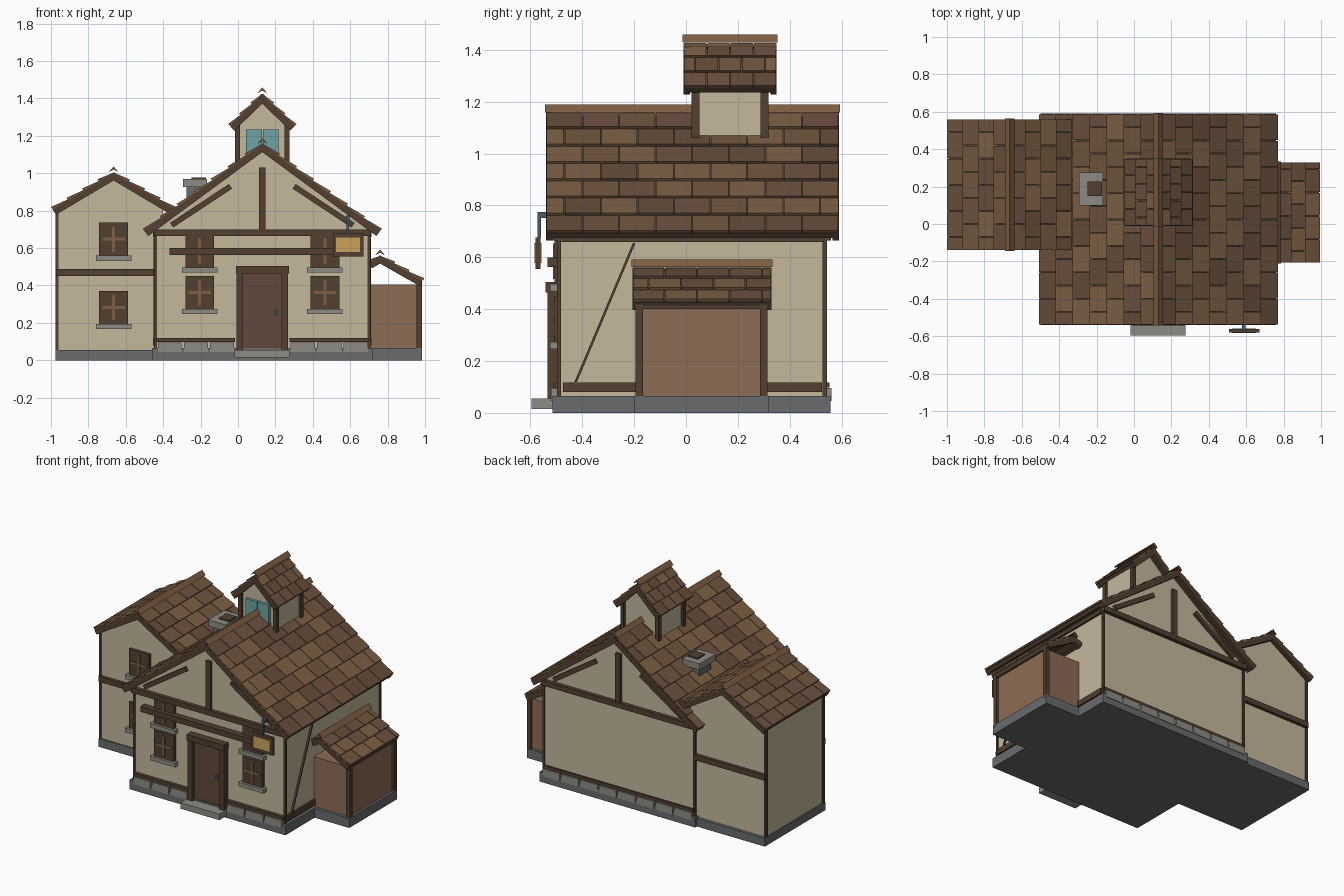
import bpy, bmesh, math, random
from mathutils import Vector

if "Cube" in bpy.data.objects:
    bpy.data.objects.remove(bpy.data.objects["Cube"])
random.seed(4)


def mat(name, r, g, b):
    m = bpy.data.materials.new(name)
    m.diffuse_color = (r, g, b, 1)
    m.use_nodes = True
    m.node_tree.nodes["Principled BSDF"].inputs["Base Color"].default_value = m.diffuse_color
    return m


PLASTER = mat("plaster", .56, .48, .34)
TIMBER = mat("timber", .085, .05, .03)
PANEL = mat("panel", .27, .15, .09)
DOOR = mat("door", .12, .065, .045)
MUNTIN = mat("muntin", .2, .11, .065)
STONE = mat("stone", .27, .26, .23)
BASE = mat("base", .14, .145, .15)
GLASS = mat("glass", .16, .36, .36)
GOLD = mat("gold", .6, .36, .1)
IRON = mat("iron", .07, .1, .14)
RIDGE = mat("ridge", .21, .11, .055)
TILES = [mat("tile_%d" % i, *c) for i, c in enumerate(
    [(.13, .072, .04), (.16, .09, .048), (.2, .115, .06), (.15, .08, .05)])]
HEX = [(0, 1, 2, 3), (4, 5, 6, 7), (0, 1, 5, 4), (1, 2, 6, 5), (2, 3, 7, 6), (3, 0, 4, 7)]


def add_hex(bm, pts, index=0):
    v = [bm.verts.new(p) for p in pts]
    for f in HEX:
        bm.faces.new([v[i] for i in f]).material_index = index


def finish(name, bm, mats):
    bmesh.ops.recalc_face_normals(bm, faces=bm.faces)
    me = bpy.data.meshes.new(name)
    bm.to_mesh(me)
    bm.free()
    for m in mats:
        me.materials.append(m)
    ob = bpy.data.objects.new(name, me)
    bpy.context.collection.objects.link(ob)
    return ob


def prism(name, prof, y0, y1, m):
    """Extrude an x,z profile from y0 to y1."""
    bm = bmesh.new()
    a = [bm.verts.new((x, y0, z)) for x, z in prof]
    b = [bm.verts.new((x, y1, z)) for x, z in prof]
    bm.faces.new(a)
    bm.faces.new(b)
    n = len(prof)
    for i in range(n):
        bm.faces.new((a[i], a[(i + 1) % n], b[(i + 1) % n], b[i]))
    return finish(name, bm, [m])


def box(name, x0, x1, y0, y1, z0, z1, m):
    return prism(name, [(x0, z0), (x1, z0), (x1, z1), (x0, z1)], y0, y1, m)


def plank(name, p, q, w, y0, y1, m=TIMBER):
    """Sloping board in the x,z plane, w wide."""
    p, q = Vector(p), Vector(q)
    d = (q - p).normalized()
    n = Vector((-d.y, d.x)) * w / 2
    return prism(name, [p - n, q - n, q + n, p + n], y0, y1, m)


def slope(name, cx, peak, half, drop, y0, y1, rows, tile_len, side):
    """One tiled roof slope with its deck, fascia and bargeboards."""
    length = math.hypot(half, drop)
    c, s = half / length, drop / length

    def pt(d, y, h):
        return (cx + side * (d * c + h * s), y, peak - d * s + h * c)

    def slab(bm, d0, d1, a, b, lo0, hi0, lo1, hi1, index=0):
        add_hex(bm, [pt(d0, a, lo0), pt(d0, b, lo0), pt(d1, b, lo1), pt(d1, a, lo1),
                     pt(d0, a, hi0), pt(d0, b, hi0), pt(d1, b, hi1), pt(d1, a, hi1)], index)
    bm = bmesh.new()
    step = length / rows
    for r in range(rows):
        y = y0 - (tile_len / 2 if r % 2 else 0)
        while y < y1 - .01:
            a, b = max(y, y0) + .002, min(y + tile_len, y1) - .002
            if b - a > .01:
                slab(bm, max(0, r * step - .02), (r + 1) * step, a, b,
                     -.018, -.006, -.006, .007, random.randrange(4))
            y += tile_len
    finish(name + "_tiles", bm, TILES)
    bm = bmesh.new()
    slab(bm, 0, length - .004, y0 + .004, y1 - .004, -.026, -.01, -.026, -.01)
    for a in (y0, y1 - .025):
        slab(bm, 0, length, a, a + .025, -.042, -.008, -.042, -.008)
    slab(bm, length - .02, length, y0, y1, -.03, -.008, -.03, -.008)
    finish(name + "_deck", bm, [TIMBER])


def ridge(name, cx, z, y0, y1, r=.026):
    prism(name, [(cx - r, z - r), (cx, z - r * .5), (cx + r, z - r), (cx, z + .004)], y0, y1, RIDGE)


def window(name, x, z, wall):
    box(name + "_frame", x - .077, x + .077, wall - .018, wall + .01, z - .088, z + .088, TIMBER)
    box(name + "_bar_v", x - .008, x + .008, wall - .022, wall, z - .068, z + .068, MUNTIN)
    box(name + "_bar_h", x - .06, x + .06, wall - .022, wall, z - .008, z + .008, MUNTIN)
    box(name + "_sill", x - .095, x + .095, wall - .035, wall + .01, z - .116, z - .088, STONE)


# foundations
box("main_base", -.46, .72, -.515, .558, 0, .066, BASE)
box("wing_base", -.975, -.45, -.115, .54, 0, .056, BASE)
box("annex_base", .7, .983, -.2, .318, 0, .065, BASE)

# main hall
CX, F, B = .13, -.49, .535
prism("main_walls", [(-.44, .06), (.7, .06), (.7, .7), (CX, 1.125), (-.44, .7)], F, B, PLASTER)
for side in (-1, 1):
    slope("main_roof", CX, 1.165, .635, .467, -.54, .59, 7, .141, side)
ridge("main_ridge", CX, 1.185, -.543, .593)

# gable timber, front and back
for y0, y1 in ((F - .025, F + .01), (B - .01, B + .025)):
    box("tie_beam", -.45, .71, y0, y1, .664, .7, TIMBER)
    box("king_post", CX - .018, CX + .018, y0 + .005, y1 - .005, .7, 1.03, TIMBER)
    for s in (-1, 1):
        plank("gable_brace", (CX + s * .485, .722), (CX + s * .17, .93), .03, y0 + .005, y1 - .005)
        x = -.44 if s < 0 else .7
        yc = F if y0 < 0 else B
        box("corner_post", x - .008, x + .008, yc - .008, yc + .008, .06, .69, TIMBER)
box("front_beam", -.365, .62, F - .045, F, .563, .6, TIMBER)

# side wall timber
for x in (-.44, .7):
    box("wall_plate", x - .014, x + .014, -.48, .53, .66, .685, TIMBER)
    rear = -.115 if x < 0 else .525
    box("side_sill_beam", x - .014, x + .014, -.475, rear, .08, .118, TIMBER)
    bm = bmesh.new()
    add_hex(bm, [(x + dx, y + dy, z) for dx in (-.012, .012)
                 for y, z, dy in ((-.425, .12, -.005), (-.425, .12, .005), (-.2, .655, .005), (-.2, .655, -.005))])
    finish("side_brace", bm, [TIMBER])

# plinth stones and sill beams
for x0, x1, n, y0, y1 in ((-.435, -.015, 3, F - .03, F), (.275, .7, 3, F - .03, F), (-.44, .7, 8, B, B + .027)):
    box("sill_beam", x0, x1, y0 + .008, y1 - .008 + .012 * (y0 < 0), .097, .118, TIMBER)
    w = (x1 - x0) / n
    for i in range(n):
        box("plinth_stone", x0 + i * w + .006, x0 + (i + 1) * w - .006, y0, y1, .045, .096, STONE)

# door
box("door", .028, .235, F - .018, F, .05, .465, DOOR)
for s in (-1, 1):
    box("door_post", CX + s * .12 - .018, CX + s * .12 + .018, F - .045, F, .045, .47, TIMBER)
box("door_lintel", -.012, .272, F - .052, F, .465, .505, TIMBER)
box("door_knob", .193, .21, F - .03, F, .245, .268, IRON)
box("door_step", -.02, .275, -.595, -.5, .015, .056, STONE)

# windows
for x in (-.205, .465):
    for z in (.362, .585):
        window("hall_window", x, z, F)
for z in (.283, .648):
    window("wing_window", -.665, z, -.103)

# hanging sign
box("sign_frame", .508, .67, -.58, -.562, .555, .677, TIMBER)
box("sign_face", .525, .653, -.584, -.558, .578, .655, GOLD)
box("sign_hanger", .581, .593, -.572, -.56, .677, .775, IRON)
box("sign_arm", .578, .596, -.572, F, .752, .775, IRON)

# left wing
prism("wing_walls", [(-.968, .05), (-.4, .05), (-.4, .82), (-.665, .978), (-.968, .79)], -.103, .52, PLASTER)
for side in (-1, 1):
    slope("wing_roof", -.665, 1.01, .33, .196, -.14, .56, 4, .14, side)
ridge("wing_ridge", -.665, 1.032, -.145, .563)
for y0, y1 in ((-.123, -.095), (.51, .54)):
    box("wing_belt", -.972, -.44, y0, y1, .45, .488, TIMBER)
for y in (-.1, .517):
    box("wing_corner_post", -.975, -.96, y - .01, y + .01, .05, .8, TIMBER)

# right annex
box("annex_walls", .69, .967, -.18, .3, .06, .405, PANEL)
for y in (-.18, .3):
    box("annex_post", .955, .983, y - .015, y + .015, .04, .42, TIMBER)
box("annex_beam", .955, .98, -.195, .315, .4, .425, TIMBER)
slope("annex_roof", .76, .565, .232, .132, -.207, .33, 3, .125, 1)
slope("annex_roof_inner", .76, .565, .065, .037, -.207, .33, 1, .125, -1)
ridge("annex_ridge", .76, .588, -.21, .333)

# cupola
prism("cupola_walls", [(.0, .95), (.26, .95), (.26, 1.27), (CX, 1.385), (.0, 1.27)], .04, .3, PLASTER)
for side in (-1, 1):
    slope("cupola_roof", CX, 1.43, .178, .172, -.01, .35, 3, .09, side)
    for y in (.037, .303):
        x = CX + side * .132
        box("cupola_post", x - .013, x + .013, y - .015, y + .015, 1.03, 1.26, TIMBER)
    x = CX + side * .045
    box("cupola_pane", x - .042, x + .042, .022, .05, 1.06, 1.235, GLASS)
ridge("cupola_ridge", CX, 1.455, -.013, .353)

# chimney
box("chimney_stack", -.275, -.185, .125, .25, .8, .93, BASE)
box("chimney_cap", -.295, -.165, .1, .275, .925, .968, STONE)
box("chimney_flue", -.248, -.17, .15, .228, .96, .977, TIMBER)
